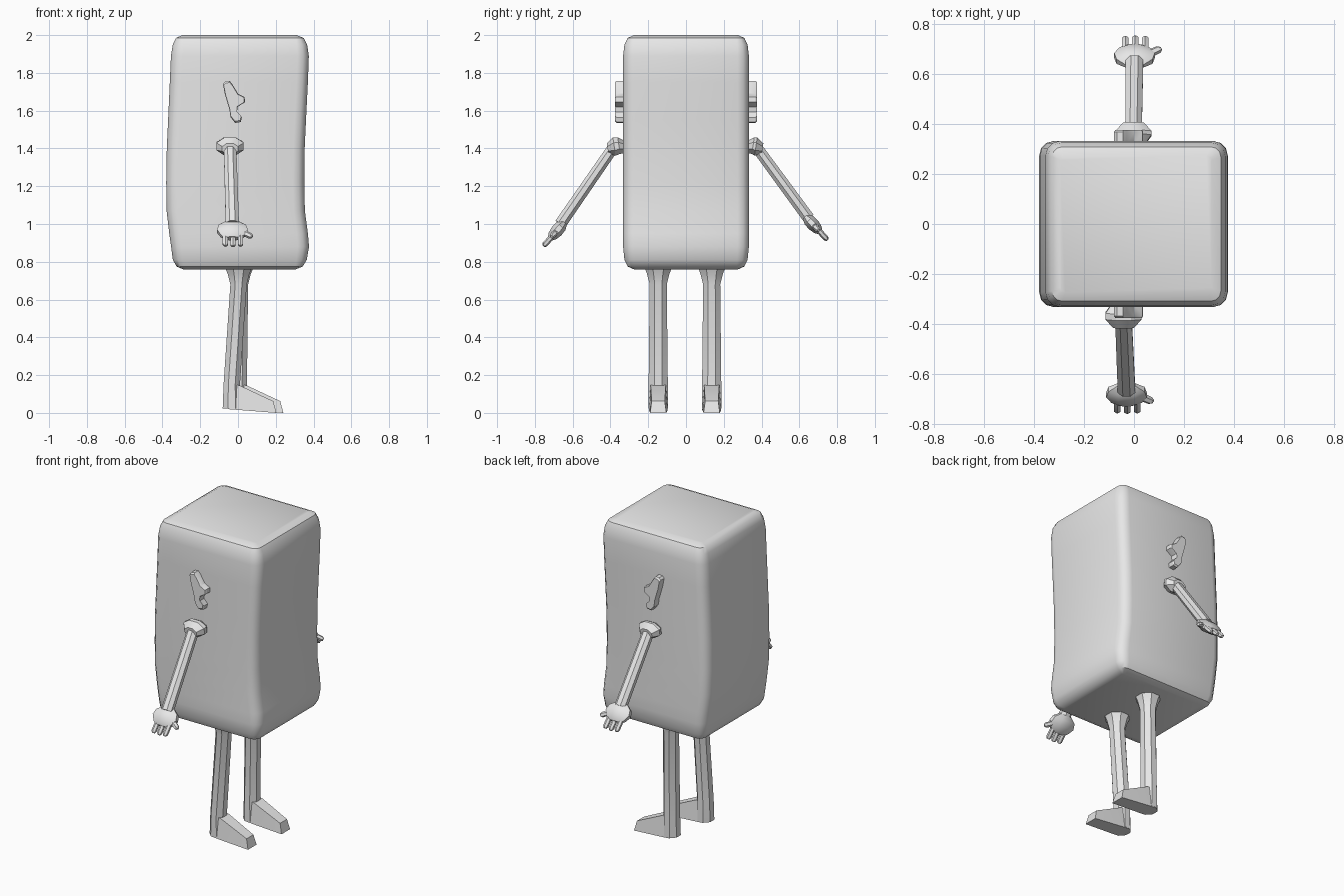
import bpy, bmesh, math
from mathutils import Vector, Matrix

if "Cube" in bpy.data.objects:
    bpy.data.objects.remove(bpy.data.objects["Cube"])

grey = bpy.data.materials.new("light grey")
grey.diffuse_color = (0.8, 0.8, 0.8, 1)
grey.use_nodes = True
grey.node_tree.nodes["Principled BSDF"].inputs["Base Color"].default_value = grey.diffuse_color


def finish(name, bm, angle=30):
    """Turn a bmesh into a shaded, coloured object."""
    bmesh.ops.recalc_face_normals(bm, faces=bm.faces)
    me = bpy.data.meshes.new(name)
    bm.to_mesh(me)
    bm.free()
    me.materials.append(grey)
    ob = bpy.data.objects.new(name, me)
    bpy.context.collection.objects.link(ob)
    bpy.ops.object.select_all(action='DESELECT')
    ob.select_set(True)
    bpy.context.view_layer.objects.active = ob
    bpy.ops.object.shade_smooth_by_angle(angle=math.radians(angle))
    return ob


def loft(bm, rings):
    """Skin a list of equal-length point rings and cap both ends."""
    loops = [[bm.verts.new(p) for p in ring] for ring in rings]
    n = len(loops[0])
    for a, b in zip(loops, loops[1:]):
        for i in range(n):
            j = (i + 1) % n
            bm.faces.new((a[i], a[j], b[j], b[i]))
    bm.faces.new(loops[0][::-1])
    bm.faces.new(loops[-1])


def tube(bm, stations, direction, sides=8):
    """Loft ellipses (centre, x radius, other radius) across a direction."""
    d = Vector(direction).normalized()
    u = Vector((1, 0, 0))
    u = (u - d * u.dot(d)).normalized()
    v = d.cross(u)
    rings = []
    for c, ru, rv in stations:
        angles = [(k + 0.5) * math.tau / sides for k in range(sides)]
        rings.append([Vector(c) + u * ru * math.cos(a) + v * rv * math.sin(a)
                      for a in angles])
    loft(bm, rings)


def rounded_rect(z, x0, x1, hy, r):
    pts = []
    for cx, cy, start in ((x1 - r, hy - r, 0), (x0 + r, hy - r, 90),
                          (x0 + r, r - hy, 180), (x1 - r, r - hy, 270)):
        for k in range(4):
            a = math.radians(start + k * 30)
            pts.append((cx + r * math.cos(a), cy + r * math.sin(a), z))
    return pts


# Body: rounded box with a gentle bow toward the back
body = bmesh.new()
loft(body, [rounded_rect(*s) for s in (
    (0.76, -0.29, 0.305, 0.275, 0.02), (0.775, -0.325, 0.343, 0.309, 0.04),
    (0.81, -0.345, 0.364, 0.326, 0.055), (0.88, -0.354, 0.376, 0.333, 0.06),
    (0.95, -0.364, 0.370, 0.333, 0.06), (1.07, -0.378, 0.354, 0.333, 0.06),
    (1.22, -0.380, 0.351, 0.333, 0.06), (1.40, -0.377, 0.353, 0.333, 0.06),
    (1.55, -0.370, 0.360, 0.333, 0.06), (1.75, -0.361, 0.370, 0.333, 0.06),
    (1.89, -0.355, 0.375, 0.333, 0.06), (1.95, -0.345, 0.366, 0.326, 0.055),
    (1.985, -0.328, 0.348, 0.309, 0.04), (2.0, -0.295, 0.31, 0.275, 0.02))])
finish("body", body, 40)

# Ear relief on each side
EAR = [(-.080, 1.743), (-.068, 1.755), (-.045, 1.758), (-.03, 1.74), (0, 1.69),
       (.035, 1.672), (.037, 1.645), (-.002, 1.62), (-.005, 1.593), (.02, 1.565),
       (.015, 1.54), (-.015, 1.535), (-.04, 1.566), (-.045, 1.605), (-.07, 1.69)]


def ear(name, side):
    bm = bmesh.new()
    mx, mz = -0.025, 1.645
    rings = []
    for y, s in ((0.32, 1), (0.368, 1), (0.376, 0.92)):
        rings.append([(mx + (x - mx) * s, side * y, mz + (z - mz) * s)
                      for x, z in EAR])
    loft(bm, rings)
    finish(name, bm)


def arm(name, side, x_top, x_hand, shoulder, elbow_end, palm, tip):
    """Shoulder knob, straight sleeve, palm and fingers."""
    bm = bmesh.new()
    y, z = shoulder
    tube(bm, [((x_top, side * 0.325, z), .055, .035),
              ((x_top, side * 0.355, z + .005), .078, .048),
              ((x_top, side * (y - .005), z), .078, .052),
              ((x_top, side * (y + .03), z - .012), .045, .032)],
         (0, side, -0.15))
    finish(name + "_shoulder", bm)

    start = Vector((x_top, side * y, z - .005))
    end = Vector((x_hand, side * elbow_end[0], elbow_end[1]))
    bm = bmesh.new()
    tube(bm, [(start, .036, .032), (end, .038, .034)], end - start)
    finish(name, bm)

    c = Vector((x_hand, side * palm[0], palm[1]))
    t = Vector((x_hand, side * tip[0], tip[1]))
    d = (t - c).normalized()
    u = Vector((1, 0, 0))
    bm = bmesh.new()
    # palm
    tube(bm, [(c - d * .062, .040, .020), (c - d * .035, .078, .034),
              (c, .088, .036), (c + d * .035, .066, .028),
              (c + d * .052, .045, .016)], d)
    # fingers, then thumb
    for off, length in ((-.037, .97), (.003, 1), (.043, .97)):
        a, b = c + u * off, c + u * off + (t - c) * length
        tube(bm, [(a, .016, .015), (b - d * .012, .016, .015), (b, .009, .008)],
             d, 6)
    a = c + u * .05 + d * .005
    b = c + u * .105 + d * .04
    e = (b - a).normalized()
    tube(bm, [(a, .018, .016), (b - e * .01, .016, .015), (b, .009, .008)], e, 6)
    finish(name + "_hand", bm)


def leg(name, y, x_top, x_ankle):
    """Flared leg running into a wedge foot."""
    bm = bmesh.new()
    stations = [(0.77, x_top, .078, .078), (0.735, x_top, .062, .064),
                (0.68, x_top, .047, .049), (0.15, x_ankle, .047, .055),
                (0.022, x_ankle, .052, .055)]
    tube(bm, [((x, y, z), rx, ry) for z, x, rx, ry in stations], (0, 0, -1))
    finish(name, bm)
    bm = bmesh.new()
    rings = []
    for dx, bottom, top, hw in ((-.02, .02, .155, .050), (.043, .015, .145, .050),
                                (.220, .006, .068, .043)):
        x = x_ankle + dx
        lean = .016 if dx > .1 else 0
        rings.append([(x + lean, y - hw, bottom), (x + lean, y + hw, bottom),
                      (x, y + hw * .8, top), (x, y - hw * .8, top)])
    rings[-1] = [(p[0], p[1], max(p[2] - .006, 0)) for p in rings[-1]]
    loft(bm, rings)
    finish(name + "_foot", bm)


ear("front_ear", -1)
ear("back_ear", 1)
arm("front_arm", -1, -.042, -.03, (.385, 1.41), (.665, 1.00), (.685, .962), (.755, .882))
arm("back_arm", 1, -.002, .002, (.375, 1.41), (.65, 1.03), (.675, .995), (.75, .915))
leg("front_leg", -.147, .003, -.033)
leg("back_leg", .136, .010, .004)
